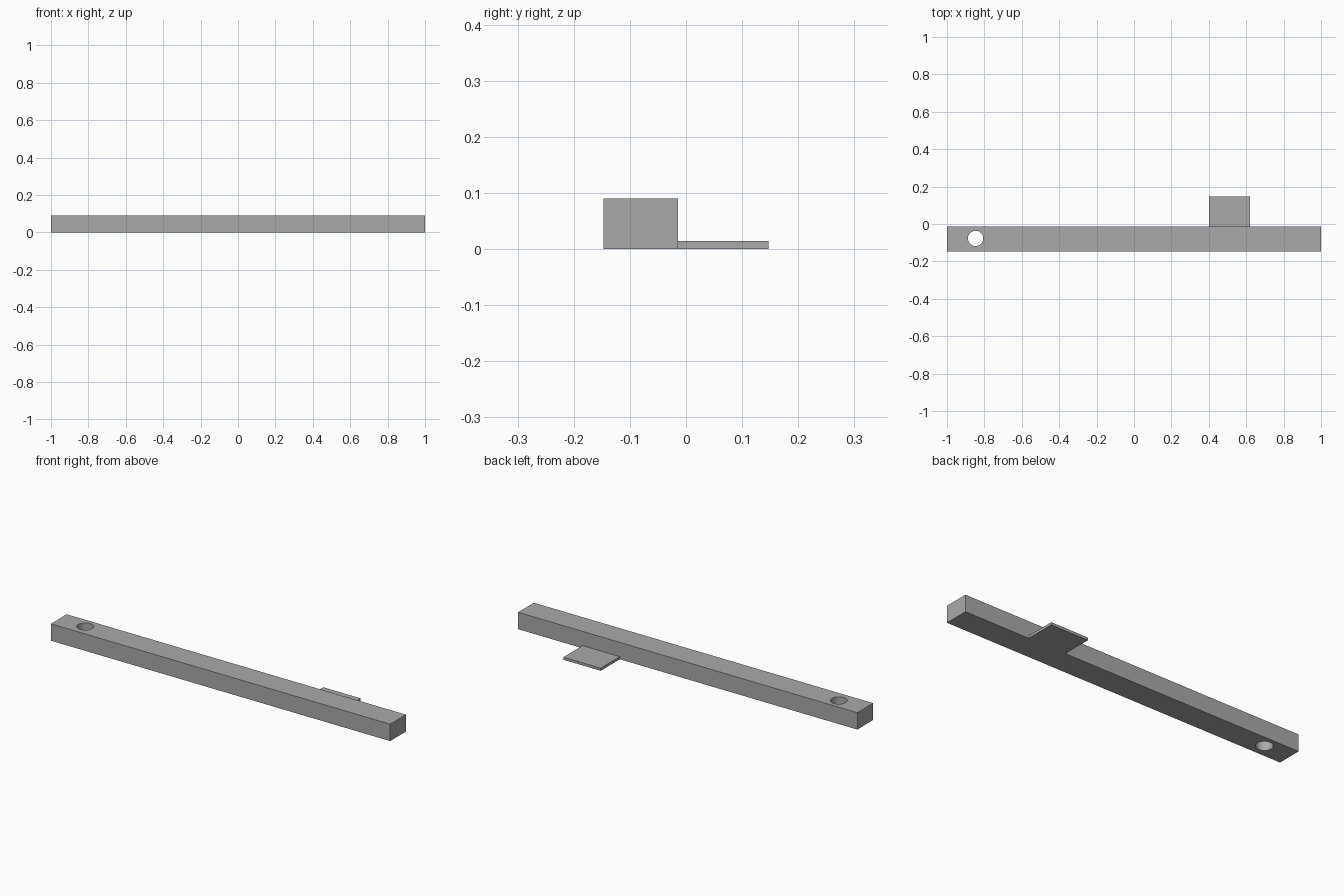
import bpy

cube = bpy.data.objects.get("Cube")
if cube:
    bpy.data.objects.remove(cube, do_unlink=True)

grey = bpy.data.materials.new("plain grey")
grey.use_nodes = True
colour = (0.4, 0.4, 0.4, 1)
grey.diffuse_color = colour
grey.node_tree.nodes["Principled BSDF"].inputs["Base Color"].default_value = colour


def box(name, low, high):
    """Flat-sided box between two opposite corners."""
    centre = [(a + b) / 2 for a, b in zip(low, high)]
    bpy.ops.mesh.primitive_cube_add(size=1, location=centre)
    ob = bpy.context.object
    ob.name = name
    ob.scale = [b - a for a, b in zip(low, high)]
    bpy.ops.object.transform_apply(location=False, rotation=False, scale=True)
    ob.data.materials.append(grey)
    return ob


half_depth = 0.147
bar_back = -0.014
bar_height = 0.09

# Long bar and the thin tab flush with its underside
bar = box("bar", (-1, -half_depth, 0), (1, bar_back, bar_height))
box("tab", (0.4, bar_back, 0), (0.62, half_depth, 0.014))

# Round hole through the bar near its right end
bpy.ops.mesh.primitive_cylinder_add(
    vertices=48, radius=0.041, depth=bar_height * 3,
    location=(-0.847, -0.077, bar_height / 2))
cutter = bpy.context.object
cutter.name = "hole_cutter"
cutter.data.materials.append(grey)
cutter.hide_render = True

cut = bar.modifiers.new("pin hole", "BOOLEAN")
cut.operation = "DIFFERENCE"
cut.solver = "EXACT"
cut.object = cutter

# Apply the cut, then smooth only the hole wall
bpy.ops.object.select_all(action="DESELECT")
bar.select_set(True)
bpy.context.view_layer.objects.active = bar
bpy.ops.object.modifier_apply(modifier=cut.name)
bpy.data.objects.remove(cutter, do_unlink=True)
bpy.ops.object.shade_smooth_by_angle()
